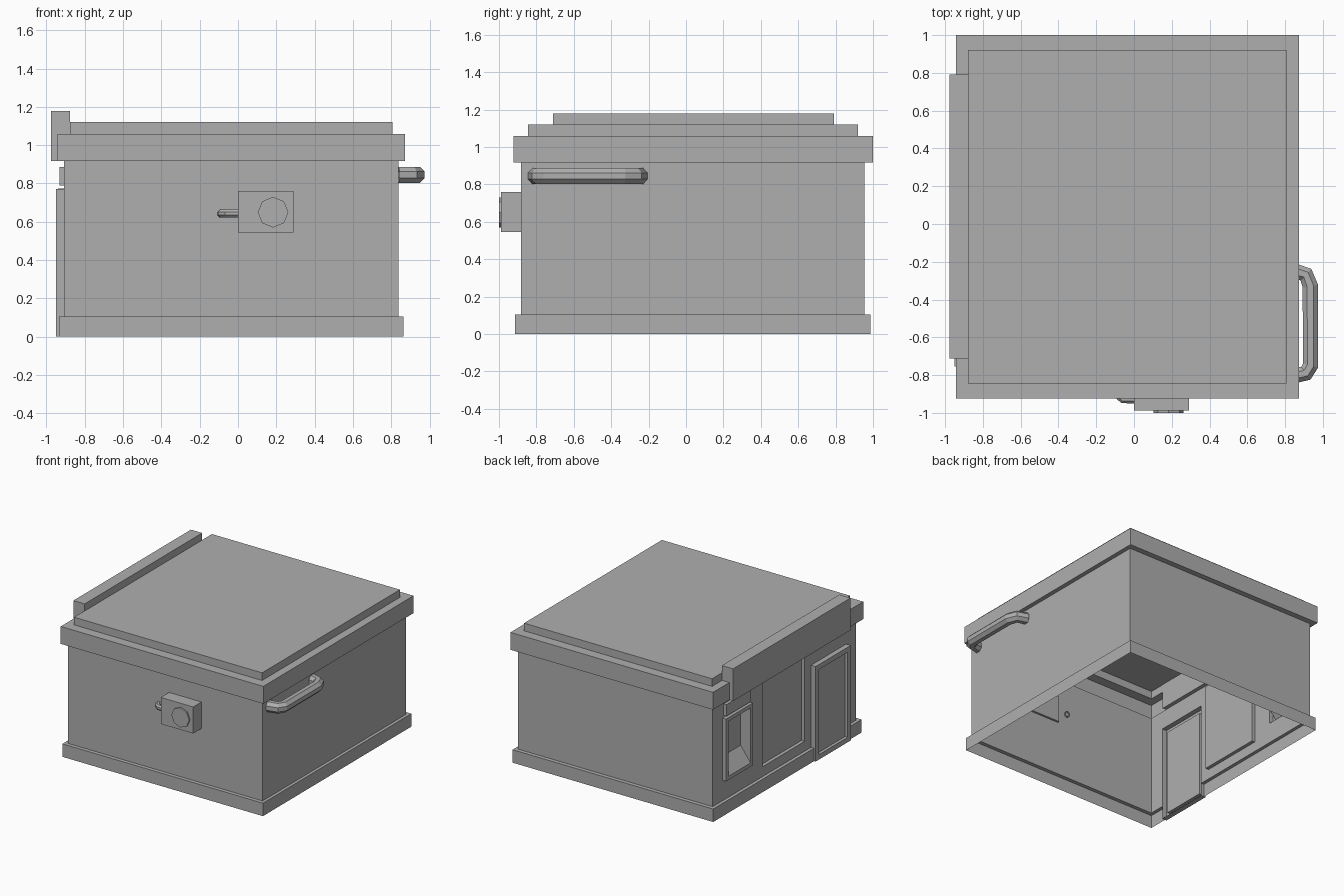
import bpy
from math import pi

if "Cube" in bpy.data.objects:
    bpy.data.objects.remove(bpy.data.objects["Cube"])

# One darker grey for the whole model
grey = bpy.data.materials.new("dark_grey")
grey.diffuse_color = (.43, .43, .43, 1)
grey.use_nodes = True
grey.node_tree.nodes["Principled BSDF"].inputs["Base Color"].default_value = grey.diffuse_color


def make_object(name, verts, faces):
    mesh = bpy.data.meshes.new(name)
    mesh.from_pydata(verts, [], faces)
    mesh.update()
    ob = bpy.data.objects.new(name, mesh)
    bpy.context.collection.objects.link(ob)
    return ob


def loft(name, rings, cap_start=False, skip=()):
    """Join four-cornered rings in order and cap the last one."""
    verts = [p for ring in rings for p in ring]
    faces = []
    for s in range(len(rings) - 1):
        for k in range(4):
            if (s, k) not in skip:
                a, b, n = 4 * s, 4 * s + 4, (k + 1) % 4
                faces.append((a + k, a + n, b + n, b + k))
    last = len(verts) - 4
    faces.append((last, last + 1, last + 2, last + 3))
    if cap_start:
        faces.append((3, 2, 1, 0))
    return make_object(name, verts, faces)


def flat_ring(x0, x1, y0, y1, z):
    return [(x0, y0, z), (x1, y0, z), (x1, y1, z), (x0, y1, z)]


def side_ring(x, y0, y1, z0, z1):
    return [(x, y0, z0), (x, y0, z1), (x, y1, z1), (x, y1, z0)]


def box(name, x0, x1, y0, y1, z0, z1):
    return loft(name, [flat_ring(x0, x1, y0, y1, z0),
                       flat_ring(x0, x1, y0, y1, z1)], cap_start=True)


def tube(name, points, radius):
    """Eight-sided pipe with flat sides along the axes."""
    cu = bpy.data.curves.new(name, 'CURVE')
    cu.dimensions = '3D'
    cu.bevel_depth = radius
    cu.bevel_resolution = 2
    sp = cu.splines.new('POLY')
    sp.points.add(len(points) - 1)
    sp.use_smooth = False
    for p, co in zip(sp.points, points):
        p.co = (*co, 1)
        p.tilt = pi / 8
    ob = bpy.data.objects.new(name, cu)
    bpy.context.collection.objects.link(ob)
    bpy.ops.object.select_all(action='DESELECT')
    ob.select_set(True)
    bpy.context.view_layer.objects.active = ob
    bpy.ops.object.convert(target='MESH')


# Building shell, open underneath: plinth, walls, cornice and raised roof
plinth = (-.935, .863, -.913, .987)
wall = (-.908, .838, -.882, .955)
cornice = (-.943, .873, -.923, 1.0)
roof = (-.878, .807, -.844, .92)
levels = [(plinth, 0), (plinth, .105), (wall, .105), (wall, .917),
          (cornice, .917), (cornice, 1.058), (roof, 1.058), (roof, 1.12)]
loft("building_shell", [flat_ring(*r, z) for r, z in levels],
     skip={(0, 3), (1, 3), (2, 3)})

# Shop side of the shell, left open behind the door, display and hatch
door = (-.755, -.305, 0, .77)
display = (-.22, .315, .185, .885)
hatch = (.485, .83, .27, .775)
verts, faces = [], []


def add_quad(*pts):
    faces.append(tuple(range(len(verts), len(verts) + 4)))
    verts.extend(pts)


for y0, y1 in [(plinth[2], door[0]), (door[1], plinth[3])]:
    w0, w1 = max(y0, wall[2]), min(y1, wall[3])
    add_quad(*side_ring(plinth[0], y0, y1, 0, .105))
    add_quad((plinth[0], y0, .105), (wall[0], w0, .105),
             (wall[0], w1, .105), (plinth[0], y1, .105))
openings = [door, display, hatch]
ys = sorted({wall[2], wall[3], *[v for o in openings for v in o[:2]]})
zs = sorted({.105, .917, *[v for o in openings for v in o[2:] if v > .105]})
for y0, y1 in zip(ys, ys[1:]):
    for z0, z1 in zip(zs, zs[1:]):
        cy, cz = (y0 + y1) / 2, (z0 + z1) / 2
        if not any(o[0] < cy < o[1] and o[2] < cz < o[3] for o in openings):
            add_quad(*side_ring(wall[0], y0, y1, z0, z1))
make_object("shop_side_wall", verts, faces)


def inset(r, d):
    return (r[0] + d, r[1] - d, r[2] + d, r[3] - d)


# Framed door, recessed display window, and serving hatch with sloping sill
door_in, hatch_in = inset(door, .04), inset(hatch, .03)
loft("door", [side_ring(-.908, *door), side_ring(-.949, *door),
              side_ring(-.949, *door_in), side_ring(-.925, *door_in)])
loft("display_window", [side_ring(-.908, *display),
                        side_ring(-.88, *display)])
niche = (hatch_in[0], hatch_in[1], hatch_in[2] + .12, hatch_in[3])
loft("serving_hatch", [side_ring(-.908, *hatch), side_ring(-.94, *hatch),
                       side_ring(-.94, *hatch_in), side_ring(-.85, *niche)])
box("hatch_header", -.933, -.90, .50, .815, .79, .885)

# Fascia board over the shop side
box("fascia_board", -.977, -.876, -.712, .792, .917, 1.178)

# Meter box on the front wall with its dial and feed pipe
box("meter_box", 0, .29, -.988, -.865, .545, .76)
bpy.ops.mesh.primitive_cylinder_add(vertices=8, radius=.08, depth=.03,
                                    location=(.183, -.985, .65),
                                    rotation=(pi / 2, 0, 0))
bpy.context.object.name = "meter_dial"
tube("meter_pipe", [(-.085, -.87, .643), (-.085, -.905, .643),
                    (-.06, -.928, .643), (.01, -.93, .643)], .023)

# Bent pipe on the right wall
tube("wall_pipe", [(.835, -.245, .845), (.91, -.268, .845),
                   (.934, -.33, .845), (.934, -.75, .845),
                   (.91, -.79, .845), (.835, -.805, .845)], .045)

for ob in bpy.data.objects:
    ob.data.materials.append(grey)
